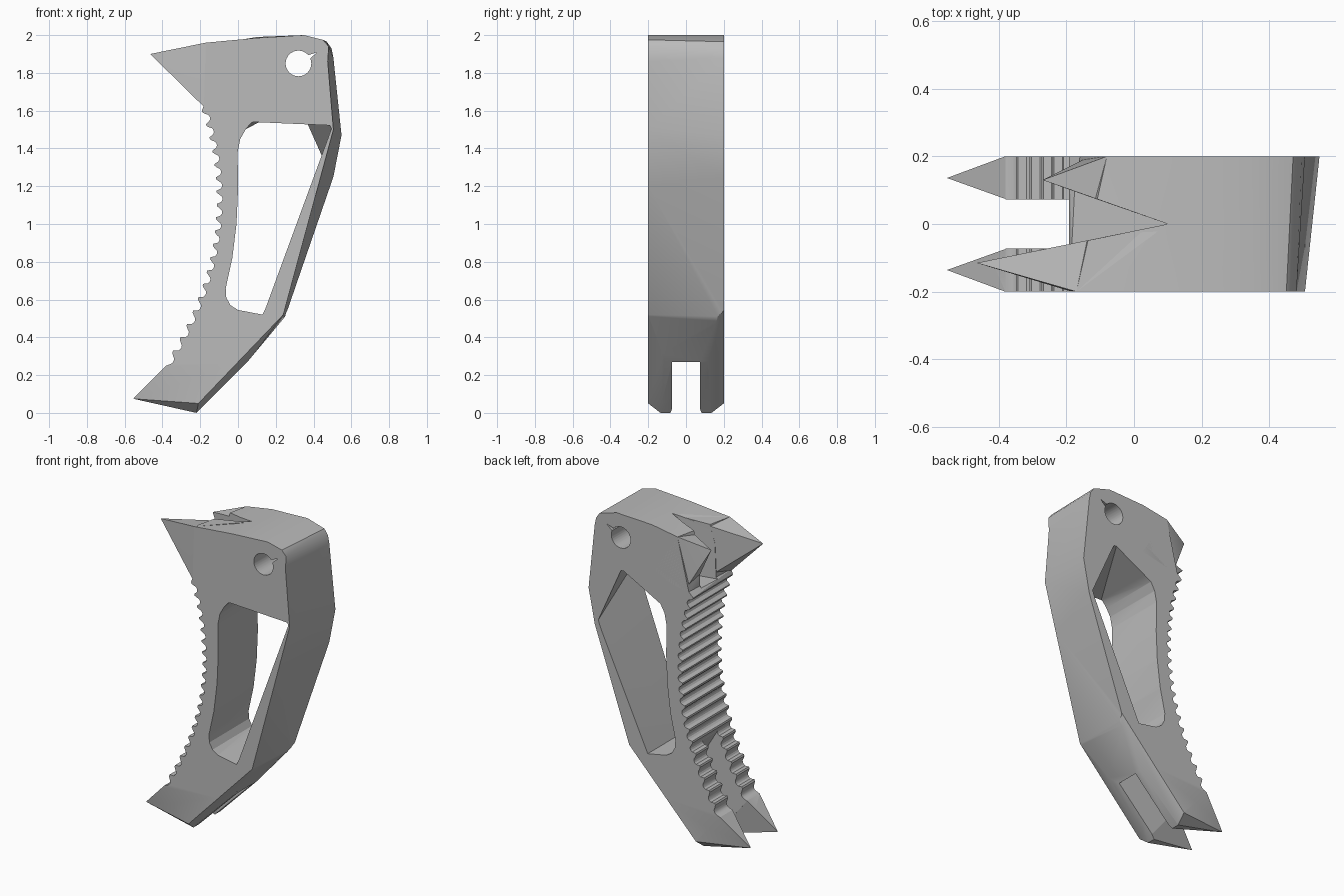
import bpy, bmesh, math
from mathutils import Vector

if "Cube" in bpy.data.objects:
    bpy.data.objects.remove(bpy.data.objects["Cube"], do_unlink=True)

SHADE = (0.5, 0.5, 0.5, 1)
grey = bpy.data.materials.new("plain grey")
grey.use_nodes = True
grey.diffuse_color = SHADE
grey.node_tree.nodes["Principled BSDF"].inputs["Base Color"].default_value = SHADE


def finish(bm, name):
    bmesh.ops.recalc_face_normals(bm, faces=bm.faces[:])
    if bm.calc_volume(signed=True) < 0:
        bmesh.ops.reverse_faces(bm, faces=bm.faces[:])
    mesh = bpy.data.meshes.new(name)
    bm.to_mesh(mesh)
    bm.free()
    mesh.materials.append(grey)
    obj = bpy.data.objects.new(name, mesh)
    bpy.context.collection.objects.link(obj)
    return obj


def loft(front, back, y0, y1, name):
    """Solid between a front and a back outline given as (x, z) points."""
    bm = bmesh.new()
    a = [bm.verts.new((x, y0, z)) for x, z in front]
    b = [bm.verts.new((x, y1, z)) for x, z in back]
    bm.faces.new(a)
    bm.faces.new(b[::-1])
    for i in range(len(a)):
        j = (i + 1) % len(a)
        bm.faces.new((a[j], a[i], b[i], b[j]))
    bm.normal_update()
    bmesh.ops.triangulate(bm, faces=bm.faces[:], ngon_method="EAR_CLIP")
    return finish(bm, name)


def hull(points, name):
    bm = bmesh.new()
    for p in points:
        bm.verts.new(p)
    bmesh.ops.convex_hull(bm, input=bm.verts[:])
    return finish(bm, name)


def carve(obj, cutter):
    mod = obj.modifiers.new("cut", "BOOLEAN")
    mod.operation, mod.solver, mod.object = "DIFFERENCE", "EXACT", cutter
    bpy.context.view_layer.objects.active = obj
    bpy.ops.object.modifier_apply(modifier=mod.name)
    bpy.data.objects.remove(cutter, do_unlink=True)


def slice_off(obj, p, q, r):
    """Trim everything on the outer side of the plane through three points."""
    p, q, r = Vector(p), Vector(q), Vector(r)
    u = (q - p).normalized()
    n = u.cross(r - p).normalized()
    if n.dot(Vector((0.1, 0, 1.2)) - p) > 0:
        n = -n
    v = n.cross(u)
    carve(obj, hull([p + 2 * (i * u + j * v + k * n) for i in (-1, 1) for j in (-1, 1)
                     for k in (0, 1)], "plane_cutter"))


# Scalloped grip edge, from the neck down to the foot
grip = []
teeth, steps = 19, 7
for i in range(teeth):
    for k in range(steps):
        t = k / steps
        z = 1.6 - 1.34 * (i + t) / teeth
        u = (t - 0.62) / 0.36
        bite = 0.03 * math.sqrt(max(0, 1 - u * u))
        slope = -0.76 * (z - 1.13)
        n = Vector((1, -slope)).normalized() * bite
        grip.append((-0.112 - 0.36 * (z - 1.13) ** 2 + n.x, z + n.y))

# Body outlines: the back strap leans slightly from one side to the other
foot = [(-0.38, 0.25), (-0.555, 0.075), (-0.22, 0.0), (0.05, 0.27)]
front = [(-0.18, 1.63)] + grip + foot + [
    (0.24, 0.52), (0.424, 1.2), (0.505, 1.5), (0.475, 1.86), (0.48, 1.94),
    (0.45, 1.975), (0.35, 2.0), (0.1, 1.985), (-0.17, 1.96)]
back = [(-0.16, 1.63)] + grip + foot + [
    (0.25, 0.51), (0.505, 1.25), (0.548, 1.47), (0.505, 1.88), (0.495, 1.93),
    (0.47, 1.965), (0.35, 2.0), (0.1, 1.99), (-0.08, 1.96)]
body = loft(front, back, -0.2, 0.2, "handle_body")

# Slot between the two legs
slot = [(-0.7, -0.1), (0.25, -0.1), (0.05, 0.27), (-0.17, 0.64), (-0.7, 0.64)]
carve(body, loft(slot, slot, -0.073, 0.073, "slot_cutter"))

# Chamfered leg edges and pointed feet
for s in (-1, 1):
    heel, ridge, tip = (-0.21, s * 0.2, 0.05), (-0.22, s * 0.135, 0.0), (-0.555, s * 0.135, 0.075)
    slice_off(body, (0.235, s * 0.2, 0.515), heel, ridge)
    slice_off(body, tip, ridge, heel)
    slice_off(body, (-0.38, s * 0.2, 0.25), heel, tip)
carve(body, hull([(x, s * y, z) for s in (-1, 1) for x, y, z in
                  ((-0.54, 0.074, 0.45), (-0.06, 0.074, -0.15), (-0.81, 0.198, 0.01))],
                 "point_cutter"))

# Finger opening, wider towards the head on the back
low = [(0.13, 0.52), (0.0, 0.545), (-0.04, 0.57), (-0.062, 0.61), (-0.065, 0.66),
       (-0.03, 0.82), (-0.008, 1.0), (0.0, 1.18), (-0.002, 1.38), (0.012, 1.45), (0.04, 1.5)]
hole_front = low + [(0.08, 1.54), (0.495, 1.505)]
hole_back = low + [(0.30, 1.64), (0.48, 1.28)]


def extend(a, b):
    return [(p[0] + (p[0] - q[0]) * 0.05, p[1] + (p[1] - q[1]) * 0.05) for p, q in zip(a, b)]


carve(body, loft(extend(hole_front, hole_back), extend(hole_back, hole_front),
                 -0.22, 0.22, "opening_cutter"))

# Round pin hole with its small slit
ring = [(0.32 + 0.068 * math.cos(math.tau * i / 32), 1.85 + 0.068 * math.sin(math.tau * i / 32))
        for i in range(32)]
carve(body, loft(ring, ring, -0.3, 0.3, "pin_cutter"))
slit = [(0.36, 1.89), (0.375, 1.87), (0.42, 1.91)]
carve(body, loft(slit, slit, -0.3, 0.3, "slit_cutter"))

# V notch that splits the head
carve(body, hull([(x, y, z) for z in (1.62, 2.2) for x, y in
                  ((0.1, 0), (-0.46, -0.115), (-0.27, 0.13), (-0.46, 0.197))], "notch_cutter"))

# Two pointed beaks of different length
right_beak = hull([(-0.465, -0.115, 1.9), (-0.17, -0.2, 1.96), (-0.2, -0.195, 1.73),
                   (-0.18, -0.2, 1.62), (-0.17, -0.06, 1.66), (0.1, 0, 1.985)], "right_beak")
left_beak = hull([(-0.27, 0.13, 1.9), (-0.08, 0.2, 1.96), (0.1, 0.2, 1.68), (-0.13, 0.2, 1.63),
                  (-0.13, 0.08, 1.64), (0.1, 0, 1.985)], "left_beak")

# Soft shading on curves, crisp facets elsewhere
for obj in (body, right_beak, left_beak):
    bpy.ops.object.select_all(action="DESELECT")
    obj.select_set(True)
    bpy.context.view_layer.objects.active = obj
    bpy.ops.object.shade_smooth_by_angle(angle=math.radians(25))
